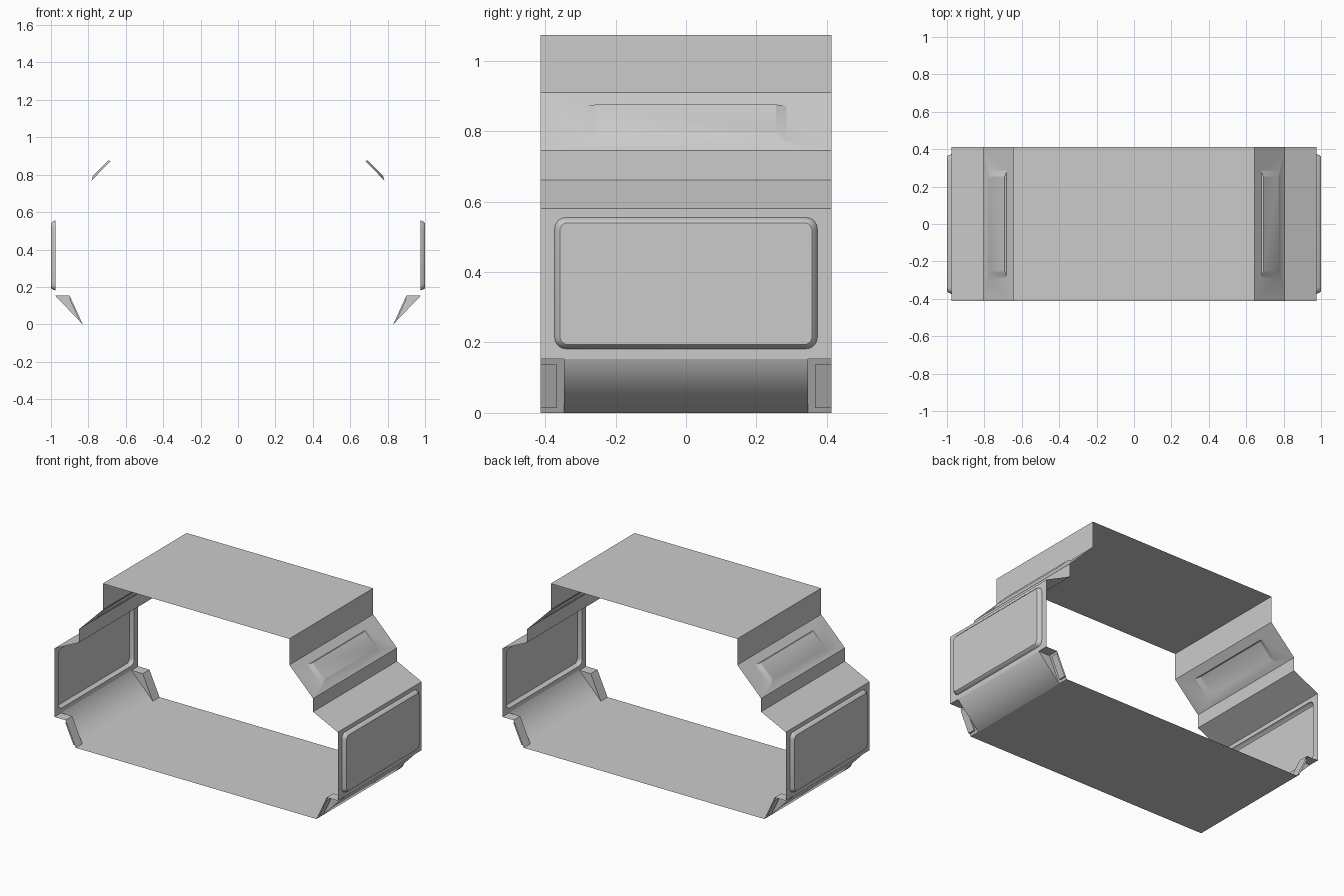
import bpy, bmesh, math
from mathutils import Vector

if "Cube" in bpy.data.objects:
    bpy.data.objects.remove(bpy.data.objects["Cube"])

grey = bpy.data.materials.new("plain grey")
grey.use_nodes = True
colour = (0.6, 0.6, 0.6, 1)
grey.diffuse_color = colour
grey.node_tree.nodes["Principled BSDF"].inputs["Base Color"].default_value = colour

DEPTH = 0.413    # half length of the sleeve
NOTCH = 0.347    # where the corner notches begin
LIP = 0.004      # thin return that softens the shading of the lower slope


def finish(name, bm, mirror=(True, False), smooth=False, angle=None):
    mesh = bpy.data.meshes.new(name)
    bm.to_mesh(mesh)
    bm.free()
    obj = bpy.data.objects.new(name, mesh)
    bpy.context.collection.objects.link(obj)
    mesh.materials.append(grey)
    for poly in mesh.polygons:
        poly.use_smooth = smooth
    if any(mirror):
        mod = obj.modifiers.new("mirror", "MIRROR")
        mod.use_axis = (mirror[0], mirror[1], False)
        mod.use_mirror_merge = False
    if angle:
        bpy.ops.object.select_all(action="DESELECT")
        obj.select_set(True)
        bpy.context.view_layer.objects.active = obj
        bpy.ops.object.shade_smooth_by_angle(angle=math.radians(angle))
    return obj


def sweep(name, profile, y0=-DEPTH, y1=DEPTH, **options):
    """Sheet made by drawing an x-z profile, listed top to bottom, along y."""
    bm = bmesh.new()
    rows = [[bm.verts.new((x, y, z)) for y in (y0, y1)] for x, z in profile]
    for (a, b), (c, d) in zip(rows, rows[1:]):
        bm.faces.new((a, c, d, b))
    return finish(name, bm, **options)


def ring_points(half, low, high, radius, steps):
    """Rounded rectangle in (y, z), four equal corner groups."""
    points = []
    for k, (sy, sz) in enumerate(((1, 1), (-1, 1), (-1, -1), (1, -1))):
        cy = sy * (half - radius)
        cz = high - radius if sz > 0 else low + radius
        for i in range(steps + 1):
            t = math.pi / 2 * (k + i / steps)
            points.append((cy + radius * math.cos(t), cz + radius * math.sin(t)))
    return points


def embossed(name, top, bottom, rings, steps=5, angle=30):
    """Sloped or upright sheet with a hollow raised panel pressed out of it."""
    bm = bmesh.new()
    (xt, zt), (xb, zb) = top, bottom
    normal = Vector((zt - zb, 0, xb - xt)).normalized()

    def place(y, z, height):
        x = xt + (xb - xt) * (zt - z) / (zt - zb)
        return bm.verts.new(Vector((x, y, z)) + normal * height)

    corners = [place(y, z, 0) for y, z in
               ((DEPTH, zt), (-DEPTH, zt), (-DEPTH, zb), (DEPTH, zb))]
    loops = [[place(y, z, height) for y, z in ring_points(half, low, high, r, steps)]
             for half, low, high, r, height in rings]
    n = len(loops[0])
    # flat surround
    for i in range(n):
        j = (i + 1) % n
        k, m = i // (steps + 1), j // (steps + 1)
        face = [corners[k], loops[0][j], loops[0][i]]
        if k != m:
            face = [corners[k], corners[m], loops[0][j], loops[0][i]]
        bm.faces.new(face)
    # sloping rim and flat centre
    for outer, inner in zip(loops, loops[1:]):
        for i in range(n):
            j = (i + 1) % n
            bm.faces.new((outer[i], outer[j], inner[j], inner[i]))
    bm.faces.new(loops[-1])
    bmesh.ops.recalc_face_normals(bm, faces=bm.faces)
    bm.normal_update()
    if max(bm.faces, key=lambda f: f.calc_area()).normal.x < 0:
        bmesh.ops.reverse_faces(bm, faces=bm.faces)
    return finish(name, bm, angle=angle)


# Outline corners of the right half
roof, eave = (0.643, 1.073), (0.643, 0.91)
step_top, step_low = (0.807, 0.745), (0.807, 0.662)
shoulder, waist = (0.977, 0.58), (0.977, 0.153)
foot, ledge = (0.83, 0.0), (0.9, 0.153)

# Wide flat sheets
sweep("top_panel", [(-roof[0], roof[1]), roof], mirror=(False, False))
sweep("bottom_panel", [foot, (-foot[0], 0)], mirror=(False, False))

# Stepped sides
sweep("upper_wall", [roof, eave])
embossed("handle_slope", eave, step_top,
         [(0.285, 0.77, 0.872, 0.004, 0), (0.255, 0.785, 0.868, 0.004, 0.012)],
         steps=2, angle=20)
sweep("step_wall", [step_top, step_low])
sweep("shoulder_slope", [step_low, shoulder])
embossed("side_wall", shoulder, waist,
         [(0.373, 0.182, 0.555, 0.032, 0),
          (0.368, 0.186, 0.550, 0.029, 0.014),
          (0.358, 0.194, 0.540, 0.022, 0.023)], angle=35)

# Softly shaded lower slope between the corner notches
sweep("lower_slope",
      [(waist[0], waist[1] + LIP), waist, foot, (foot[0] - LIP, 0)],
      -NOTCH, NOTCH, smooth=True)

# Notched corners
both = (True, True)
sweep("notch_ledge", [waist, ledge], NOTCH, DEPTH, mirror=both)
sweep("notch_slant", [ledge, foot], NOTCH, DEPTH, mirror=both)

bm = bmesh.new()
bm.faces.new([bm.verts.new((x, NOTCH, z)) for x, z in (waist, ledge, foot)])
bm.normal_update()
if bm.faces[:][0].normal.y < 0:
    bmesh.ops.reverse_faces(bm, faces=bm.faces)
finish("notch_cheek", bm, mirror=both)

# Thin raised plate on each notch slant
def on_slant(z, lift=0.0):
    t = z / ledge[1]
    return (foot[0] + (ledge[0] - foot[0]) * t + lift, z)

plate = [on_slant(0.138), on_slant(0.138, 0.009), on_slant(0.014, 0.009), on_slant(0.014)]
sweep("notch_plate", plate, 0.366, DEPTH, mirror=both)
bm = bmesh.new()
bm.faces.new([bm.verts.new((x, 0.366, z)) for x, z in plate])
finish("notch_plate_end", bm, mirror=both)
